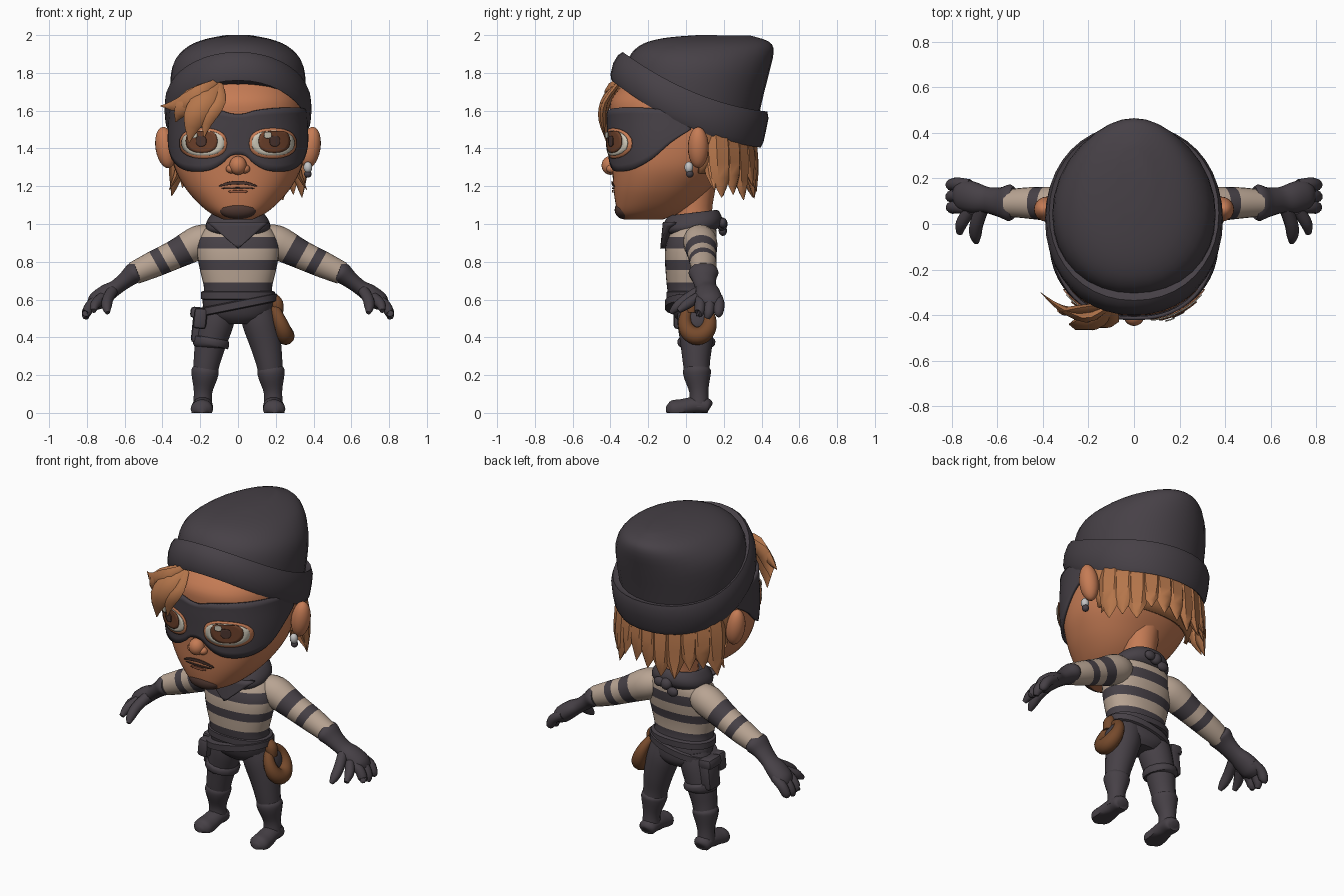
import bpy, bmesh, math, random
from mathutils import Vector
from mathutils.bvhtree import BVHTree

if "Cube" in bpy.data.objects:
    bpy.data.objects.remove(bpy.data.objects["Cube"])
random.seed(4)


def material(name, *rgb):
    m = bpy.data.materials.new(name)
    m.use_nodes = True
    m.diffuse_color = (*rgb, 1)
    bsdf = next(n for n in m.node_tree.nodes if n.type == 'BSDF_PRINCIPLED')
    bsdf.inputs["Base Color"].default_value = (*rgb, 1)
    bsdf.inputs["Roughness"].default_value = 0.8
    return m


DARK = material("charcoal cloth", .062, .052, .062)
SKIN = material("skin", .56, .2, .09)
LIP = material("lip", .34, .11, .055)
HAIR = material("ginger hair", .46, .18, .07)
CREAM = material("cream stripe", .48, .37, .29)
LEATHER = material("brown leather", .18, .068, .025)
WHITE = material("eye white", .62, .58, .48)
IRIS = material("brown iris", .16, .055, .025)
BEARD = material("dark beard", .075, .038, .03)
SILVER = material("silver", .55, .55, .55)


# ---- helpers ----
def finish(name, bm, mats, thick=0, angle=40):
    bmesh.ops.recalc_face_normals(bm, faces=bm.faces)
    me = bpy.data.meshes.new(name)
    bm.to_mesh(me)
    for m in mats:
        me.materials.append(m)
    me.polygons.foreach_set("use_smooth", [True] * len(me.polygons))
    me.set_sharp_from_angle(angle=math.radians(angle))
    ob = bpy.data.objects.new(name, me)
    bpy.context.scene.collection.objects.link(ob)
    if thick:
        mod = ob.modifiers.new("thickness", 'SOLIDIFY')
        mod.thickness, mod.offset = thick, 0
    return ob


def spline(rows, k=4):
    out = []
    for i in range(len(rows) - 1):
        a, b, c, d = (rows[min(max(i + j, 0), len(rows) - 1)] for j in (-1, 0, 1, 2))
        for s in range(k):
            t = s / k
            out.append(tuple(q + .5 * t * (r - p + t * (2 * p - 5 * q + 4 * r - w + t * (3 * (q - r) + w - p)))
                             for p, q, r, w in zip(a, b, c, d)))
    return out + [tuple(rows[-1])]


def loft(rings):
    bm = bmesh.new()
    vs = [[bm.verts.new(p) for p in ring] for ring in rings]
    n = len(vs[0])
    for a, b in zip(vs, vs[1:]):
        for i in range(n):
            bm.faces.new((a[i], a[(i + 1) % n], b[(i + 1) % n], b[i]))
    bm.faces.new(vs[0])
    bm.faces.new(vs[-1])
    bmesh.ops.recalc_face_normals(bm, faces=bm.faces)
    return bm


def oval(z, w, front, back, tilt=0, n=40, power=2.25):
    ring = []
    for i in range(n):
        c, s = math.cos(math.tau * i / n), math.sin(math.tau * i / n)
        x = w * math.copysign(abs(c) ** (2 / power), c)
        y = (front + back) / 2 + (back - front) / 2 * math.copysign(abs(s) ** (2 / power), s)
        ring.append(Vector((x, y, z + tilt * x)))
    return ring


def tube_mesh(pts, side=(0, 1, 0), wide=1, thin=1, n=14, k=4):
    rows = spline(pts, k)
    cs = [Vector(r[:3]) for r in rows]
    rings = []
    for i, c in enumerate(cs):
        t = (cs[min(i + 1, len(cs) - 1)] - cs[max(i - 1, 0)]).normalized()
        a = Vector(side)
        a = (a - t * a.dot(t)).normalized()
        b, r = t.cross(a), max(rows[i][3], .003)
        rings.append([c + a * (r * wide * math.cos(math.tau * j / n)) + b * (r * thin * math.sin(math.tau * j / n))
                      for j in range(n)])
    return loft(rings)


def tube(name, pts, mat, **kw):
    return finish(name, tube_mesh(pts, **kw), [mat])


def flip(pts, s):
    return [(p[0] * s, *p[1:]) for p in pts]


def blob(name, loc, size, mat, rot_y=0):
    bm = bmesh.new()
    bmesh.ops.create_uvsphere(bm, u_segments=20, v_segments=12, radius=1)
    ob = finish(name, bm, [mat])
    ob.location, ob.scale, ob.rotation_euler = loc, size, (0, rot_y, 0)


def box(name, loc, size, mat, rot_y=0):
    bm = bmesh.new()
    bmesh.ops.create_cube(bm, size=1)
    bmesh.ops.scale(bm, vec=size, verts=bm.verts)
    bmesh.ops.bevel(bm, geom=bm.edges[:], offset=.018, segments=2, affect='EDGES', profile=.5)
    ob = finish(name, bm, [mat])
    ob.location, ob.rotation_euler = loc, (0, rot_y, 0)


def grid(name, fn, nu, nv, mat, thick):
    bm = bmesh.new()
    vs = [[bm.verts.new(fn(i / nu, j / nv)) for j in range(nv + 1)] for i in range(nu + 1)]
    for i in range(nu):
        for j in range(nv):
            bm.faces.new((vs[i][j], vs[i + 1][j], vs[i + 1][j + 1], vs[i][j + 1]))
    bmesh.ops.remove_doubles(bm, verts=bm.verts, dist=.0003)
    return finish(name, bm, [mat], thick)


def stripes(bm, origin, axis, cuts):
    o, d = Vector(origin), Vector(axis).normalized()
    for c in cuts:
        bmesh.ops.bisect_plane(bm, geom=bm.verts[:] + bm.edges[:] + bm.faces[:], plane_co=o + d * c, plane_no=d)
    for f in bm.faces:
        f.material_index = sum((f.calc_center_median() - o).dot(d) > c for c in cuts) % 2


# ---- head ----
head = loft([oval(*r, n=64) for r in spline([
    (1.025, .08, -.33, -.12), (1.06, .15, -.36, -.03), (1.12, .22, -.375, .06), (1.2, .285, -.385, .14),
    (1.3, .335, -.39, .22), (1.42, .352, -.395, .27), (1.55, .348, -.4, .3), (1.66, .335, -.395, .3),
    (1.76, .28, -.31, .26)], 5)])
surface = BVHTree.FromBMesh(head)
finish("head", head, [SKIN])


def around(deg, z, off):
    a = math.radians(deg)
    hit, nor, _, _ = surface.ray_cast(Vector((0, -.05, z)), Vector((math.sin(a), -math.cos(a), 0)))
    return hit + nor * off


def face_disc(name, cx, cz, rx, rz, off, mat, top=9, bend=0):
    def fn(u, v):
        c, s = math.cos(math.tau * v), math.sin(math.tau * v)
        x = cx + u * rx * math.copysign(abs(c) ** .85, c)
        z = min(cz + u * rz * math.copysign(abs(s) ** .85, s), top) - bend * x * x
        hit, nor, _, _ = surface.ray_cast(Vector((x, -2, z)), Vector((0, 1, 0)))
        return hit + nor * off
    grid(name, fn, 5, 28, mat, .005)


# ---- eye mask wrapped round the head ----
mask_low = spline([(0, 1.37), (7, 1.36), (14, 1.32), (25, 1.285), (40, 1.28), (55, 1.3), (70, 1.35), (85, 1.43),
                   (102, 1.5)])
mask_top = spline([(0, 1.583), (6, 1.586), (16, 1.603), (35, 1.615), (60, 1.615), (80, 1.6), (102, 1.56)])


def height(table, deg):
    for (a, za), (b, zb) in zip(table, table[1:]):
        if deg <= b:
            return za + (zb - za) * (deg - a) / (b - a)
    return table[-1][1]


def mask_point(u, v):
    deg = 204 * u - 102
    lo, hi = height(mask_low, abs(deg)), height(mask_top, abs(deg))
    return around(deg, lo + (hi - lo) * v, .012)


grid("eye_mask", mask_point, 68, 10, DARK, .016)

# ---- eyes, mouth and beard ----
for s, side in ((1, "left"), (-1, "right")):
    face_disc(side + "_eye_rim", .173 * s, 1.428, .117, .08, .024, SKIN)
    face_disc(side + "_eye_white", .173 * s, 1.429, .103, .066, .03, WHITE)
    face_disc(side + "_iris", .177 * s, 1.44, .075, .062, .036, IRIS, top=1.492)
    face_disc(side + "_pupil", .177 * s, 1.44, .025, .028, .041, BEARD)
    face_disc(side + "_eye_glint", .177 * s - .035, 1.472, .018, .017, .046, WHITE)
    blob(side + "_ear", (.383 * s, .065, 1.405), (.054, .055, .11), SKIN, .15 * s)
    blob(side + "_nostril", (.036 * s, -.392, 1.292), (.028, .03, .024), SKIN)
face_disc("moustache", 0, 1.22, .1, .009, .006, BEARD, bend=2)
face_disc("mouth", 0, 1.19, .085, .005, .006, BEARD)
face_disc("lower_lip", 0, 1.172, .05, .008, .006, LIP)
blob("nose", (0, -.4, 1.31), (.046, .047, .05), SKIN)
blob("goatee", (0, -.325, 1.075), (.1, .053, .05), BEARD)
blob("earring", (.37, .015, 1.3), (.023, .023, .03), SILVER)
blob("earring_drop", (.37, .02, 1.265), (.02, .02, .02), DARK)

# ---- hair ----
grid("back_hair", lambda u, v: around(110 + 140 * u, 1.28 + .28 * v, .025), 30, 6, HAIR, .02)
for i in range(11):
    a = math.radians(118 + 124 * i / 10)
    tip = random.uniform(1.12, 1.21)
    path = [(math.sin(a) * .34 * k, .03 - math.cos(a) * .3 * k, z, r) for z, k, r in (
        (1.52, 1, .06), (1.4, 1.06, .07), (tip + .1, 1.1, .055), (tip, random.uniform(1.12, 1.2), 0))]
    tube("hair_lock", path, HAIR, side=(math.cos(a), math.sin(a), 0), thin=.5, n=6, k=2)
for s in (1, -1):
    tube("side_lock", flip([(.3, .13, 1.36, .04), (.325, .14, 1.26, .035), (.365, .15, 1.18, 0)], s), HAIR,
         thin=.5, n=6, k=2)
for end, side in (
        ([(-.2, -.41, 1.68, .055), (-.32, -.37, 1.63, .035), (-.41, -.3, 1.625, 0)], (0, 0, 1)),
        ([(-.17, -.42, 1.66, .065), (-.23, -.44, 1.56, .06), (-.26, -.42, 1.43, 0)], (1, 0, 0)),
        ([(-.1, -.425, 1.65, .035), (-.155, -.44, 1.57, .04), (-.18, -.43, 1.46, 0)], (1, 0, 0)),
        ([(-.24, -.38, 1.67, .05), (-.3, -.38, 1.6, .04), (-.33, -.35, 1.54, 0)], (1, 0, 0))):
    tube("fringe_lock", [(-.11, -.36, 1.74, .03)] + end, HAIR, side=side, thin=.45, n=6, k=3)

# ---- knitted hat ----
crown = []
for zf, front, zb, back, w in spline([
        (1.74, -.33, 1.5, .37, .352), (1.86, -.31, 1.66, .405, .358), (1.925, -.27, 1.8, .44, .335),
        (1.965, -.2, 1.91, .464, .265), (1.988, -.09, 1.965, .44, .175), (2.0, .06, 1.998, .34, .07)], 3):
    ring = oval(0, w, front, back, n=32, power=2.05)
    crown.append([Vector((p.x, p.y, zf + (zb - zf) * (p.y - front) / (back - front))) for p in ring])
finish("hat_crown", loft(crown), [DARK])
band = []
for h, w, front, back in ((.03, .345, -.36, .36), (0, .37, -.395, .395), (.03, .385, -.4, .41), (.1, .39, -.385, .425),
                          (.16, .385, -.36, .437), (.195, .372, -.335, .43), (.18, .345, -.29, .39)):
    band.append([Vector((p.x, p.y, 1.52 - .45 * p.y + .4 * p.y ** 2 + h)) for p in oval(0, w, front, back, power=2.1)])
finish("hat_band", loft(band), [DARK])

# ---- neck, shirt and scarf ----
tube("neck", [(0, .04, .98, .1), (0, .045, 1.1, .095), (0, .06, 1.26, .11)], SKIN)
shirt = loft([oval(*r) for r in spline([
    (.47, .09, -.02, .12), (.51, .16, -.06, .145), (.58, .187, -.085, .145), (.66, .18, -.1, .13),
    (.75, .2, -.108, .135), (.83, .215, -.112, .15), (.9, .215, -.105, .16), (.97, .18, -.08, .16),
    (1.03, .11, -.05, .14)])])
stripes(shirt, (0, 0, 0), (0, 0, 1), (.69, .757, .81, .87, .93, .99))
finish("shirt", shirt, [DARK, CREAM])
collar = [oval(*r) for r in spline([
    (.96, .15, -.09, .16), (.985, .17, -.12, .185), (1.02, .165, -.12, .19), (1.055, .14, -.1, .175),
    (1.065, .12, -.08, .155), (1.05, .1, -.05, .13)], 3)]
finish("scarf_collar", loft([[p + Vector((0, 0, .12 * (p.y - .08))) for p in ring] for ring in collar]), [DARK])


def bib(u, v):
    x = (2 * u - 1) * .16 * (1 - v)
    return Vector((x, -.105 - .014 * v + 1.5 * x * x, 1.01 - .14 * v))


grid("scarf_bib", bib, 12, 6, DARK, .035)
blob("scarf_knot", (0, .19, 1.0), (.035, .03, .035), DARK)
for s in (1, -1):
    blob("scarf_knot_end", (.045 * s, .195, .985 + .02 * s), (.035, .022, .028), DARK)

# ---- arms and gloves ----
for s, side in ((1, "left"), (-1, "right")):
    arm = tube_mesh(flip([(.12, .06, .92, .07), (.2, .075, .905, .09), (.33, .085, .84, .077), (.45, .092, .785, .07),
                          (.55, .092, .74, .06)], s), n=20)
    stripes(arm, (.18 * s, 0, .96), (.87 * s, 0, -.49), (.125, .2, .255, .305))
    finish(side + "_sleeve", arm, [CREAM, DARK])
    tube(side + "_glove", flip([(.53, .092, .75, .058), (.55, .093, .74, .064), (.59, .096, .708, .052),
                                (.645, .105, .665, .046), (.7, .115, .63, .055), (.75, .125, .59, .055),
                                (.775, .125, .565, .035)], s), DARK, wide=1.25, thin=.9)
    for y, drop in ((.07, .03), (.12, 0), (.17, .015)):
        tube(side + "_finger", flip([(.72, y, .61, .026), (.775, y + .005, .575, .029), (.802, y, .53, .026),
                                     (.806, y - .01, .5 + drop, .014)], s), DARK, n=10)
    tube(side + "_index_finger", flip([(.72, .06, .61, .028), (.755, .005, .575, .027), (.765, -.04, .54, .014)], s),
         DARK, side=(0, 0, 1), n=10)
    tube(side + "_thumb", flip([(.665, .07, .645, .03), (.69, 0, .6, .03), (.695, -.05, .56, .026),
                                (.69, -.08, .53, .012)], s), DARK, side=(1, 0, 0), n=10)

    # ---- legs and boots ----
    tube(side + "_leg", flip([(.095, .045, .56, .09), (.115, .05, .48, .095), (.145, .055, .37, .085),
                              (.165, .055, .27, .072), (.175, .06, .2, .066)], s), DARK)
    tube(side + "_boot_shaft", flip([(.172, .058, .24, .066), (.174, .058, .222, .074), (.177, .06, .19, .07),
                                     (.185, .068, .11, .05), (.188, .07, .03, .053)], s), DARK)
    foot = tube_mesh(flip([(.186, .13, .03, .02), (.186, .115, .035, .05), (.187, .05, .04, .054), (.19, -.02, .025, .058),
                           (.192, -.075, .018, .056), (.192, -.105, .016, .02)], s), side=(1, 0, 0), thin=.85)
    for v in foot.verts:
        v.co.z = max(v.co.z, 0)
    finish(side + "_foot", foot, [DARK])

# ---- belts, pouches and satchel ----
for name, z, grow, tilt in (("waist_belt", .622, .012, 0), ("slung_belt", .572, .02, .2)):
    finish(name, loft([oval(z + dz, .184 + grow * g, -.092 - grow * g, .14 + grow * g, tilt)
                       for dz, g in ((-.024, 0), (-.018, 1), (.018, 1), (.024, 0))]), [DARK])
box("holster", (-.205, .065, .46), (.075, .11, .18), DARK, .1)
box("holster_flap", (-.21, .065, .53), (.085, .12, .06), DARK, .1)
box("small_pouch", (-.2, -.03, .5), (.07, .07, .11), DARK, .1)
tube("thigh_strap", [(-.137, .055, .4, .085), (-.14, .055, .385, .099), (-.148, .055, .36, .097),
                     (-.15, .055, .345, .08)], DARK)
loop = []
for i in range(17):
    a = math.tau * i / 16
    up = math.cos(a)
    loop.append((.222 - .03 * up, .06 + .066 * math.sin(a), .485 + .078 * up, .036 - .012 * up))
tube("satchel", loop, LEATHER, side=(1, 0, 0), n=12, k=2)
blob("satchel_opening", (.214, .06, .505), (.02, .06, .06), DARK, -.3)
tube("satchel_flap", [(.185, .03, .615, .025), (.205, .03, .58, .035), (.21, .03, .53, .03)], LEATHER)
